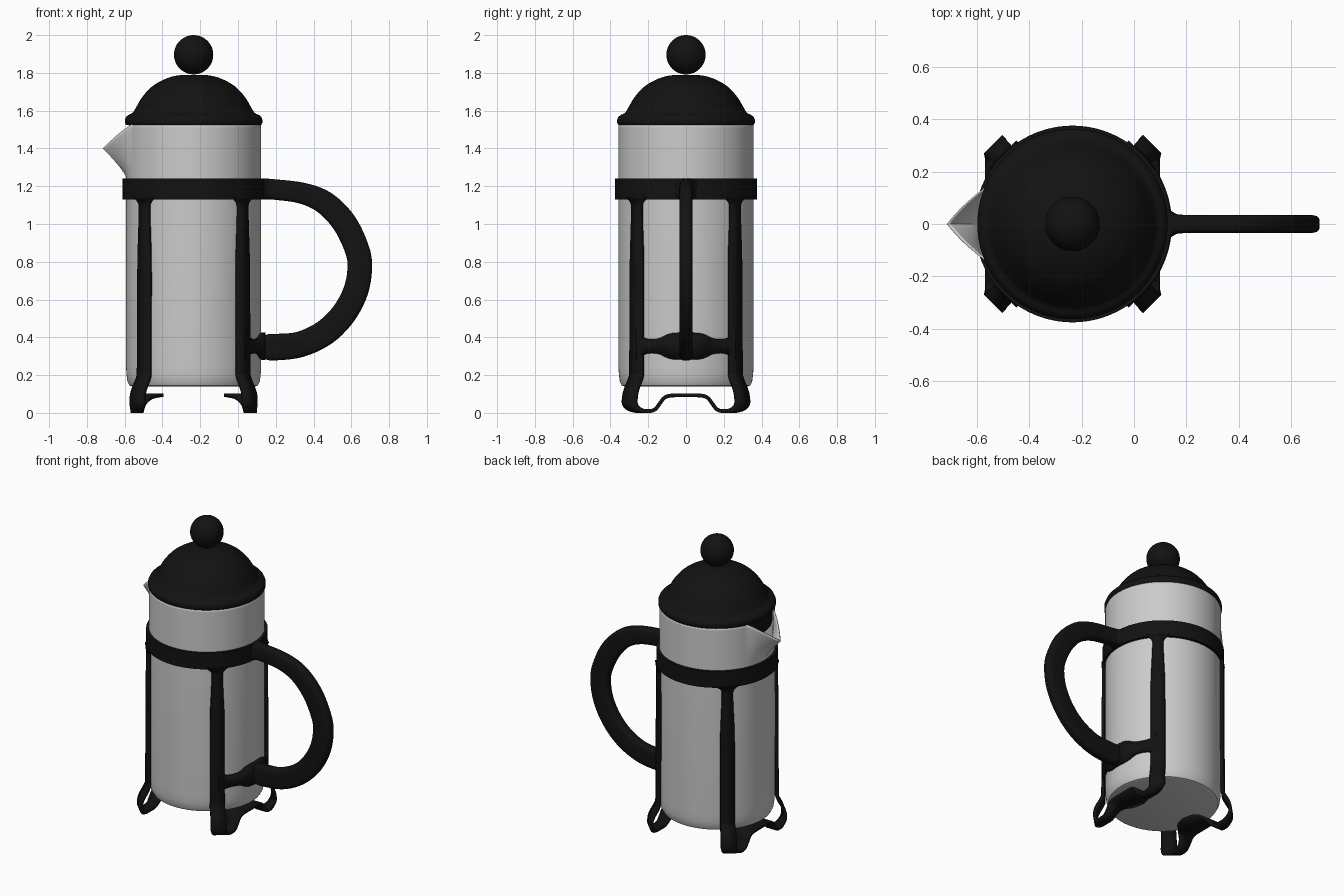
import bpy, math
from mathutils import Vector

if "Cube" in bpy.data.objects:
    bpy.data.objects.remove(bpy.data.objects["Cube"])

CX = -0.235          # axis of the pot
R = 0.358            # glass radius
black = bpy.data.materials.new("black_plastic")
black.diffuse_color = (0.006, 0.006, 0.006, 1)
black.use_nodes = True
black.node_tree.nodes["Principled BSDF"].inputs["Base Color"].default_value = black.diffuse_color


def make(name, verts, faces, mat=None, angle=40, loc=(CX, 0, 0)):
    me = bpy.data.meshes.new(name)
    me.from_pydata(verts, [], faces)
    ob = bpy.data.objects.new(name, me)
    bpy.context.collection.objects.link(ob)
    ob.location = loc
    if mat:
        me.materials.append(mat)
    bpy.ops.object.select_all(action='DESELECT')
    ob.select_set(True)
    bpy.context.view_layer.objects.active = ob
    bpy.ops.object.shade_smooth_by_angle(angle=math.radians(angle))
    return ob


def solidify(ob, t):
    m = ob.modifiers.new("thickness", 'SOLIDIFY')
    m.thickness = t
    m.offset = -1


def resample(pts, n):
    # Catmull-Rom through tuples of any length
    P = [Vector(p) for p in pts]
    P = [2 * P[0] - P[1]] + P + [2 * P[-1] - P[-2]]
    out = []
    for i in range(1, len(P) - 2):
        a, b, c, d = P[i - 1:i + 3]
        for k in range(n):
            t = k / n
            out.append(0.5 * (2 * b + (c - a) * t + (2 * a - 5 * b + 4 * c - d) * t * t
                              + (3 * b - a - 3 * c + d) * t ** 3))
    return out + [P[-2]]


def grid_faces(rows, cols, wrap):
    return [(i * cols + j, i * cols + (j + 1) % cols,
             (i + 1) * cols + (j + 1) % cols, (i + 1) * cols + j)
            for i in range(rows - 1) for j in range(cols if wrap else cols - 1)]


def lathe(name, prof, mat=None, n=96, closed=False, angle=40):
    prof = list(prof) + ([prof[0]] if closed else [])
    verts = [(r * math.cos(2 * math.pi * j / n), r * math.sin(2 * math.pi * j / n), z)
             for r, z in prof for j in range(n)]
    ob = make(name, verts, grid_faces(len(prof), n, True), mat, angle)
    m = ob.modifiers.new("weld", 'WELD')
    m.merge_threshold = 0.0003
    return ob


# Glass beaker: revolved wall whose upper part is pulled out into a dipping spout
N = 180
prof = [(0, .14), (.325, .14), (.34, .145), (.35, .165), (.355, .2), (R, .25), (R, 1.25)]
prof += [(R, 1.25 + .28 * k / 14) for k in range(1, 15)]
verts = []
for r, z in prof:
    for j in range(N):
        a = 2 * math.pi * j / N
        off = abs(math.degrees(a) - 180)
        f = max(0, 1 - off / 25) ** 1.3
        k = max(0, (z - 1.25) / .28)
        rr = r + .122 * f * k ** 1.2
        verts.append((rr * math.cos(a), rr * math.sin(a), z - .13 * f * k))
glass = make("glass_beaker", verts, grid_faces(len(prof), N, True))
w = glass.modifiers.new("weld", 'WELD')
w.merge_threshold = 0.0003
solidify(glass, 0.008)

# Domed lid with flange and a short skirt inside the glass
dome = resample([(.346, 1.577), (.322, 1.59), (.302, 1.622), (.272, 1.672), (.22, 1.728),
                 (.15, 1.768), (.08, 1.787), (0, 1.79)], 4)
lathe("lid", [(0, 1.53), (.325, 1.53), (.325, 1.42), (.342, 1.42), (.342, 1.525),
              (.358, 1.525), (.364, 1.535), (.364, 1.553), (.358, 1.567)]
      + [tuple(p) for p in dome], black)

# Knob
s = [(.104 * math.sin(math.pi * k / 24), 1.896 - .104 * math.cos(math.pi * k / 24))
     for k in range(25)]
lathe("lid_knob", s, black, 48)

# Frame band
lathe("frame_band", [(R, 1.13), (.376, 1.13), (.376, 1.24), (R, 1.24)], black, closed=True)

# Legs and feet: one strip runs down a leg, loops under the foot, crosses to the other leg.
# Each row: outer edge x, y, inner edge x, y, z
def leg_row(z, w, c):
    return (c + w, c - w, c - w, c + w, z)


rows = [leg_row(*r) for r in [(1.14, .052, .267), (1.115, .03, .267), (1.08, .024, .267),
                              (.95, .027, .267), (.8, .031, .267), (.5, .032, .268),
                              (.24, .032, .269), (.19, .033, .272), (.13, .034, .294),
                              (.09, .035, .303), (.045, .035, .304)]]
rows += [(.335, .25, .268, .315, .015), (.335, .22, .266, .265, 0), (.335, .185, .265, .19, 0),
         (.335, .155, .262, .155, .013), (.335, .13, .25, .13, .045), (.335, .108, .22, .108, .072),
         (.335, .075, .18, .075, .082), (.335, 0, .16, 0, .083)]
half = resample(rows, 4)
strip = [tuple(p) for p in half]
strip += [(a, -b, c, -d, z) for a, b, c, d, z in reversed(strip[:-1])]
verts = []
for a, b, c, d, z in strip:
    z = max(z, 0)
    verts += [(a, b, z), (c, d, z)]
faces = [(2 * i, 2 * i + 2, 2 * i + 3, 2 * i + 1) for i in range(len(strip) - 1)]
legs = make("frame_legs", verts, faces, black)
solidify(legs, 0.02)
legs.modifiers.new("mirror", 'MIRROR').use_axis = (True, False, False)

# Lower bracket: curved bar between the two legs on the handle side (angle, half height)
prof = resample([(0, .072), (10, .07), (16, .06), (22, .042), (30, .037), (37, .043),
                 (41, .06), (44, .085)], 4)
prof = [(-a, h) for a, h in reversed(prof[1:])] + [(a, h) for a, h in prof]
verts = []
for a, h in prof:
    c, s = math.cos(math.radians(a)), math.sin(math.radians(a))
    verts += [(.38 * c, .38 * s, .353 - h), (.38 * c, .38 * s, .353 + h)]
faces = [(2 * i, 2 * i + 2, 2 * i + 3, 2 * i + 1) for i in range(len(prof) - 1)]
solidify(make("lower_bracket", verts, faces, black), 0.02)

# Handle: rounded-rectangle section swept along x, z with half height and half width
path = resample([(.125, 1.185, .055, .07), (.15, 1.185, .055, .045), (.19, 1.183, .054, .035),
                 (.34, 1.163, .056, .035), (.46, 1.112, .062, .035), (.56, 1.01, .065, .035),
                 (.625, .88, .065, .035), (.645, .78, .065, .035), (.625, .65, .066, .035),
                 (.56, .525, .067, .035), (.46, .425, .068, .035), (.33, .363, .068, .035),
                 (.2, .348, .07, .035), (.155, .35, .067, .035), (.125, .353, .05, .035)], 5)
M = 24
verts = []
for i, p in enumerate(path):
    q, o = path[min(i + 1, len(path) - 1)], path[max(i - 1, 0)]
    t = Vector((q[0] - o[0], q[1] - o[1])).normalized()
    for j in range(M):
        a = 2 * math.pi * j / M
        c, s = math.cos(a), math.sin(a)
        u = math.copysign(abs(c) ** .5, c) * p[2]
        v = math.copysign(abs(s) ** .5, s) * p[3]
        verts.append((p[0] - t.y * u, v, p[1] + t.x * u))
faces = grid_faces(len(path), M, True)
faces += [tuple(range(M)), tuple(range(len(verts) - 1, len(verts) - M - 1, -1))]
faces = [tuple(reversed(f)) for f in faces[:-2]] + faces[-2:]
make("handle", verts, faces, black, loc=(0, 0, 0))
